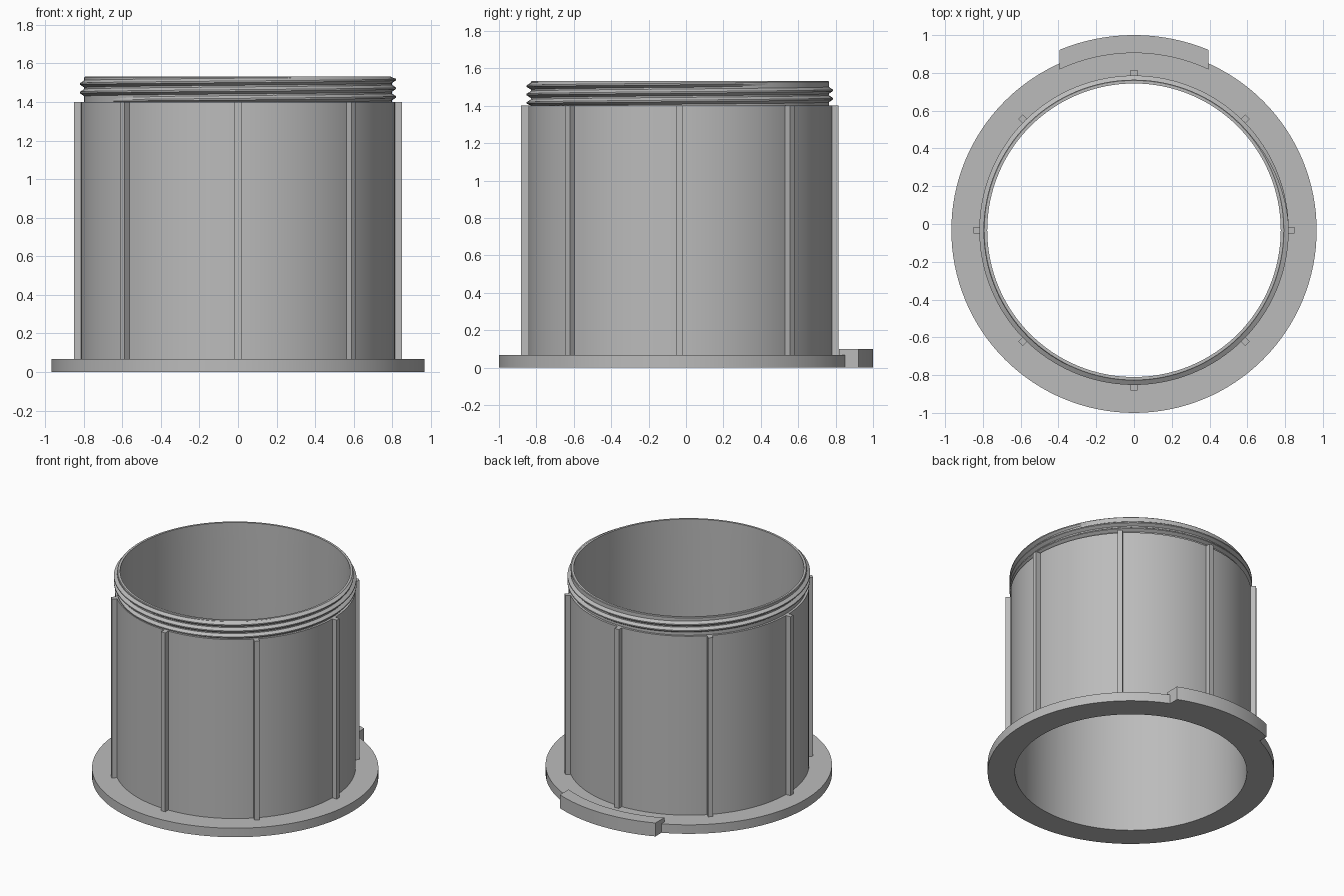
import bpy
import bmesh
import math
from mathutils import Matrix, Vector

cube = bpy.data.objects.get("Cube")
if cube:
    bpy.data.objects.remove(cube, do_unlink=True)

CENTRE_Y = -0.033
SEGMENTS = 128
BORE, WALL, ROOT, CREST = 0.783, 0.813, 0.797, 0.818
FLANGE_R, FLANGE_H = 0.967, 0.067
SHOULDER, TOP = 1.4, 1.532

grey = bpy.data.materials.new("plain grey")
grey.use_nodes = True
colour = (0.5, 0.5, 0.5, 1)
grey.diffuse_color = colour
grey.node_tree.nodes["Principled BSDF"].inputs["Base Color"].default_value = colour


def finish(name, bm, recalc=True):
    """Turn a bmesh into a shaded object on the sleeve axis."""
    if recalc:
        bmesh.ops.recalc_face_normals(bm, faces=bm.faces)
    mesh = bpy.data.meshes.new(name)
    bm.to_mesh(mesh)
    bm.free()
    mesh.materials.append(grey)
    obj = bpy.data.objects.new(name, mesh)
    obj.location.y = CENTRE_Y
    bpy.context.collection.objects.link(obj)
    bpy.ops.object.select_all(action="DESELECT")
    obj.select_set(True)
    bpy.context.view_layer.objects.active = obj
    bpy.ops.object.shade_smooth_by_angle(angle=math.radians(25))
    return obj


def polar(r, a, z):
    return Vector((r * math.cos(a), r * math.sin(a), z))


def lathe(name, profile):
    """Revolve an (r, z) profile whose outside lies on its left-hand order."""
    bm = bmesh.new()
    rings = [[bm.verts.new(polar(r, math.tau * i / SEGMENTS, z)) for r, z in profile]
             for i in range(SEGMENTS)]
    for i, ring in enumerate(rings):
        after = rings[(i + 1) % SEGMENTS]
        for j in range(len(profile) - 1):
            bm.faces.new((ring[j], after[j], after[j + 1], ring[j + 1]))
    return finish(name, bm, recalc=False)


# Base flange and sleeve share open seams, forming one shell
lathe("base_flange", [(BORE, 0), (FLANGE_R, 0), (FLANGE_R, FLANGE_H), (WALL, FLANGE_H)])
lathe("sleeve", [(WALL, FLANGE_H), (WALL, SHOULDER), (ROOT, SHOULDER), (ROOT, TOP - 0.004),
                 (ROOT - 0.004, TOP), (BORE - 0.006, TOP), (BORE - 0.006, SHOULDER), (BORE, 0)])

# Helical screw thread, tapering out at both ends
bm = bmesh.new()
turns, pitch, start = 2.5, 0.045, 1.408
steps = int(turns * SEGMENTS)
previous = None
for i in range(steps + 1):
    t = i / steps
    angle = turns * math.tau * t - 0.4 * math.tau
    z = start + turns * pitch * t
    fade = min(1, i / 12, (steps - i) / 12)
    tip = ROOT + 0.001 + (CREST - ROOT) * fade
    section = [(ROOT - 0.004, -0.021), (tip, -0.004), (tip, 0.004), (ROOT - 0.004, 0.021)]
    ring = [bm.verts.new(polar(r, angle, min(max(z + dz, SHOULDER), TOP - 0.002)))
            for r, dz in section]
    if previous:
        for j in range(4):
            k = (j + 1) % 4
            bm.faces.new((previous[j], ring[j], ring[k], previous[k]))
    else:
        bm.faces.new(ring)
    previous = ring
bm.faces.new(previous)
finish("screw_thread", bm)

# Eight vertical ribs around the sleeve
for n in range(8):
    bm = bmesh.new()
    inner, outer = WALL - 0.008, 0.849
    size = (outer - inner, 0.035, SHOULDER - FLANGE_H + 0.004)
    place = Matrix.Translation(((inner + outer) / 2, 0, (SHOULDER + FLANGE_H - 0.004) / 2))
    turn = Matrix.Rotation(n * math.tau / 8, 4, "Z")
    bmesh.ops.create_cube(bm, size=1, matrix=turn @ place @ Matrix.Diagonal((*size, 1)))
    finish(f"rib_{n + 1}", bm)

# Raised stop tab at the back, with parallel ends and curved faces
bm = bmesh.new()
half, tab_h = 0.394, 0.1
xs = [half * (2 * i / 24 - 1) for i in range(25)]
outline = [(x, math.sqrt(r * r - x * x))
           for r, row in ((0.938, xs), (1.033, xs[::-1])) for x in row]
base = bm.faces.new([bm.verts.new((x, y, 0)) for x, y in outline])
lifted = bmesh.ops.extrude_face_region(bm, geom=[base], use_keep_orig=True)
bmesh.ops.translate(bm, vec=(0, 0, tab_h),
                    verts=[v for v in lifted["geom"] if isinstance(v, bmesh.types.BMVert)])
finish("stop_tab", bm)
